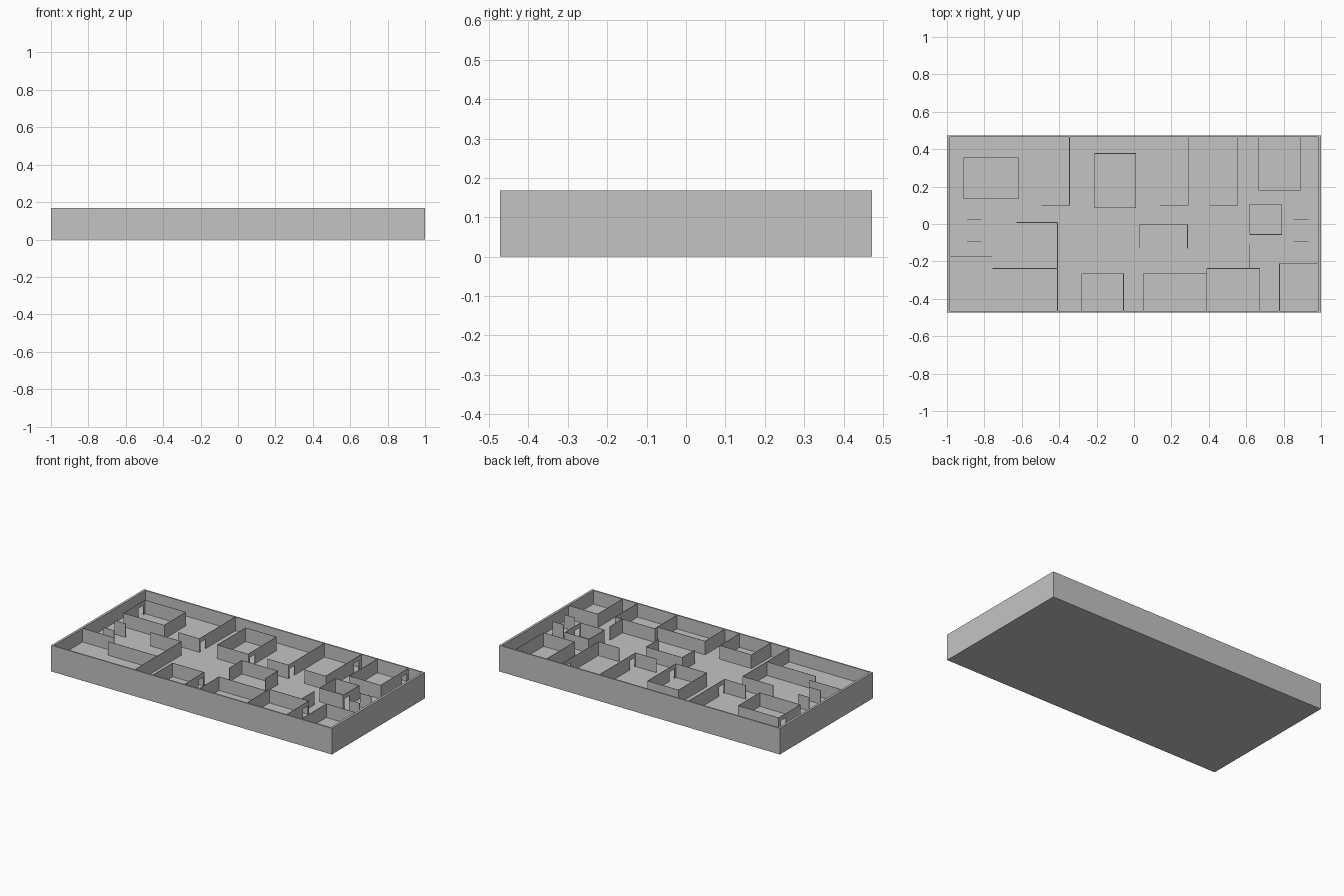
import bpy, bmesh

cube = bpy.data.objects.get("Cube")
if cube:
    bpy.data.objects.remove(cube, do_unlink=True)

HX, HY, TOP = 1.0, 0.473, 0.168      # outer half sizes and wall top
IX, IY, FLOOR = 0.985, 0.464, 0.08   # inner half sizes and floor height
THIN = 0.003                         # partition thickness
DOOR_W, DOOR_H = 0.05, 0.06

grey = bpy.data.materials.new("plain_grey")
grey.use_nodes = True
grey.diffuse_color = (0.55, 0.55, 0.55, 1)
grey.node_tree.nodes["Principled BSDF"].inputs["Base Color"].default_value = grey.diffuse_color


def add_box(bm, x0, x1, y0, y1, z0, z1):
    verts = bmesh.ops.create_cube(bm, size=1)["verts"]
    for v in verts:
        v.co.x = x1 if v.co.x > 0 else x0
        v.co.y = y1 if v.co.y > 0 else y0
        v.co.z = z1 if v.co.z > 0 else z0


def finish(name, bm):
    mesh = bpy.data.meshes.new(name)
    bm.to_mesh(mesh)
    bm.free()
    mesh.materials.append(grey)
    obj = bpy.data.objects.new(name, mesh)
    bpy.context.collection.objects.link(obj)


def run_wall(bm, axis, at, a, b, door=None):
    """Thin wall along an axis, with an optional doorway under a lintel."""
    a, b = min(a, b), max(a, b)
    pieces = [(a, b, FLOOR)]
    if door is not None:
        d0, d1 = door - DOOR_W / 2, door + DOOR_W / 2
        pieces = [(a, d0, FLOOR), (d0, d1, FLOOR + DOOR_H), (d1, b, FLOOR)]
    h = THIN / 2
    for p, q, z in pieces:
        if axis == "x":
            add_box(bm, p, q, at - h, at + h, z, TOP)
        else:
            add_box(bm, at - h, at + h, p, q, z, TOP)


def room(name, walls):
    bm = bmesh.new()
    for w in walls:
        run_wall(bm, *w)
    finish(name, bm)


def closed_room(name, x0, x1, y0, y1, left_door=None, right_door=None):
    room(name, [("x", y0, x0, x1), ("x", y1, x0, x1),
                ("y", x0, y0, y1, left_door), ("y", x1, y0, y1, right_door)])


# Tray: solid base with a recessed floor inside thin outer walls
bm = bmesh.new()
add_box(bm, -HX, HX, -HY, HY, 0, TOP)
bm.faces.ensure_lookup_table()
bm.normal_update()
lid = max(bm.faces, key=lambda f: f.normal.z)
bmesh.ops.inset_region(bm, faces=[lid], thickness=0.005)
pit = bmesh.ops.extrude_face_region(bm, geom=[lid])["geom"]
for v in lid.verts:
    v.co.x = IX if v.co.x > 0 else -IX
    v.co.y = IY if v.co.y > 0 else -IY
for v in [g for g in pit if isinstance(g, bmesh.types.BMVert)]:
    v.co = (IX if v.co.x > 0 else -IX, IY if v.co.y > 0 else -IY, FLOOR)
if lid.is_valid:
    bmesh.ops.delete(bm, geom=[lid], context="FACES_ONLY")
bmesh.ops.recalc_face_normals(bm, faces=bm.faces)
finish("tray", bm)

# Free-standing rooms
closed_room("back_right_room", -0.91, -0.62, 0.135, 0.355, left_door=0.31)
closed_room("back_middle_room", -0.21, 0.01, 0.088, 0.377, right_door=0.13)
closed_room("small_left_room", 0.62, 0.79, -0.056, 0.104, right_door=-0.02)

# Partitions along the back wall
for name, x, x_end, door in (("first", -0.345, -0.495, 0.135),
                             ("second", 0.29, 0.14, 0.135),
                             ("third", 0.555, 0.405, 0.41)):
    room(name + "_back_partition", [("y", x, 0.1, IY, door), ("x", 0.1, x_end, x)])
room("back_left_room", [("y", 0.667, 0.18, IY), ("y", 0.89, 0.18, IY, 0.42),
                        ("x", 0.18, 0.667, 0.89)])

# Central bay, open to the front
room("central_bay", [("x", -0.003, 0.03, 0.286), ("y", 0.03, -0.13, -0.003),
                     ("y", 0.286, -0.13, -0.003)])

# Front right rooms
room("front_right_rooms", [("x", 0.008, -0.628, -0.409), ("y", -0.409, -IY, 0.008),
                           ("x", -0.238, -0.757, -0.409),
                           ("x", -0.174, -IX, -0.76)])

# Rooms along the front wall
room("front_middle_room", [("x", -0.265, -0.28, -0.056), ("y", -0.28, -IY, -0.265),
                           ("y", -0.056, -IY, -0.265, -0.3)])
room("front_wide_room", [("x", -0.265, 0.05, 0.39), ("y", 0.05, -IY, -0.265),
                         ("y", 0.39, -IY, -0.238)])
room("front_left_room", [("x", -0.238, 0.39, 0.672), ("y", 0.672, -IY, -0.238, -0.275),
                         ("y", 0.62, -0.238, -0.11)])
room("front_left_corner", [("x", -0.212, 0.778, IX), ("y", 0.778, -IY, -0.212)])

# Paired short screens near both ends
for name, x in (("left_screens", 0.895), ("right_screens", -0.855)):
    room(name, [("x", y, x - 0.039, x + 0.039) for y in (0.022, -0.094)])
